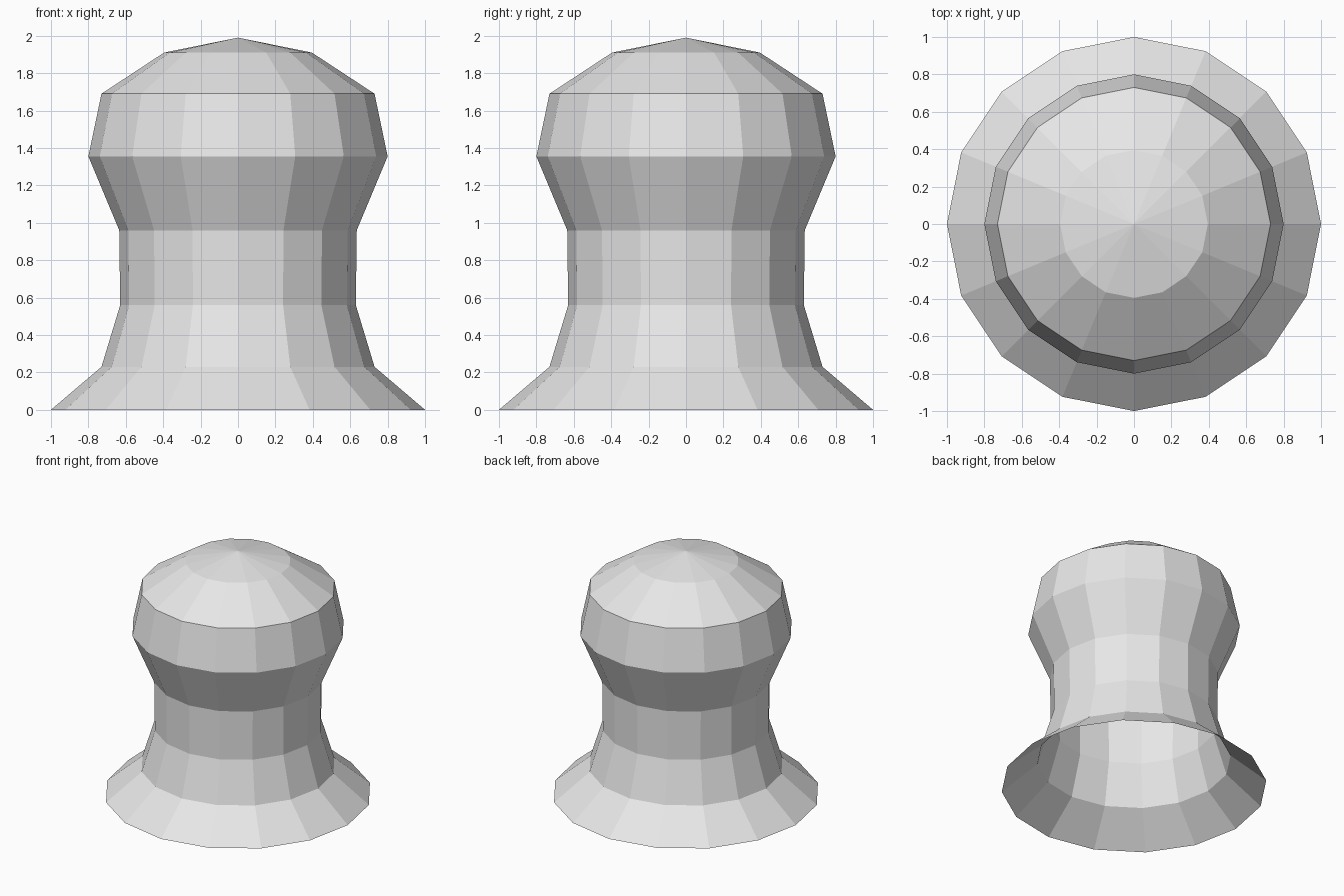
import bpy, bmesh
from math import cos, sin, tau

cube = bpy.data.objects.get("Cube")
if cube:
    bpy.data.objects.remove(cube, do_unlink=True)

SIDES = 16
# Radius and height of each ring, from the flared foot to the cap
PROFILE = [(1.0, 0.0), (0.73, 0.23), (0.63, 0.56), (0.635, 0.96),
           (0.8, 1.355), (0.73, 1.69), (0.395, 1.91)]
TIP_HEIGHT = 1.99

grey = bpy.data.materials.new("light_grey")
grey.use_nodes = True
grey.diffuse_color = (0.8, 0.8, 0.8, 1)
grey.node_tree.nodes["Principled BSDF"].inputs["Base Color"].default_value = (0.8, 0.8, 0.8, 1)

# Open-bottomed shell: rings joined by quads, closed by a shallow fan on top
bm = bmesh.new()
rings = [[bm.verts.new((r * cos(tau * i / SIDES), r * sin(tau * i / SIDES), z))
          for i in range(SIDES)] for r, z in PROFILE]
tip = bm.verts.new((0, 0, TIP_HEIGHT))
for i in range(SIDES):
    j = (i + 1) % SIDES
    for low, high in zip(rings, rings[1:]):
        bm.faces.new((low[i], low[j], high[j], high[i]))
    bm.faces.new((rings[-1][i], rings[-1][j], tip))

mesh = bpy.data.meshes.new("knob")
bm.to_mesh(mesh)
bm.free()
mesh.materials.append(grey)
bpy.context.collection.objects.link(bpy.data.objects.new("knob", mesh))
